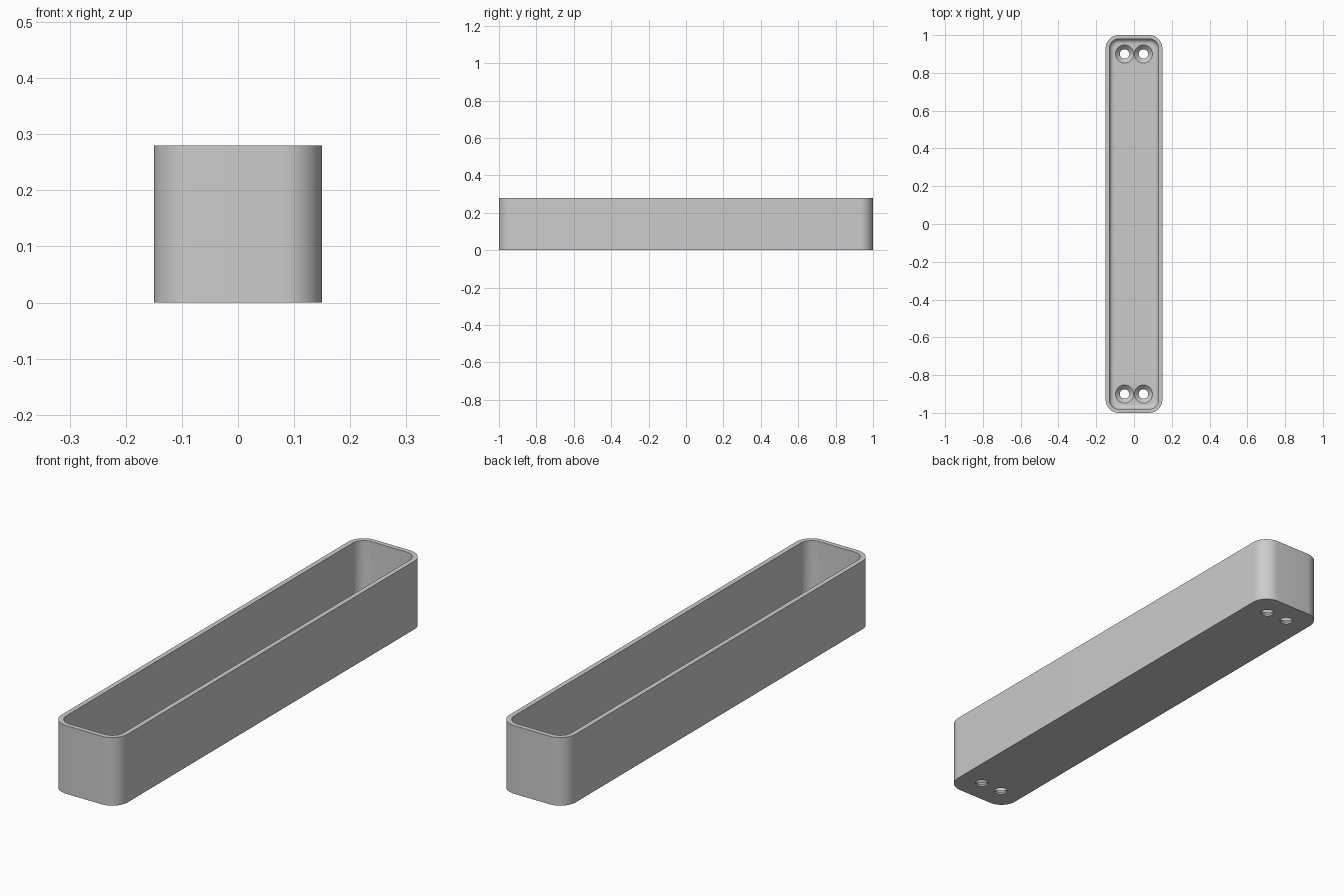
import bpy, bmesh, math

old = bpy.data.objects.get("Cube")
if old:
    bpy.data.objects.remove(old, do_unlink=True)

HALF_X, HALF_Y, HEIGHT = 0.15, 1.0, 0.28
CORNER, WALL, FLOOR, FILLET = 0.07, 0.02, 0.03, 0.025
CORNER_STEPS, FILLET_STEPS = 12, 8

grey = bpy.data.materials.new("plain_grey")
grey.use_nodes = True
colour = (0.6, 0.6, 0.6, 1)
grey.diffuse_color = colour
grey.node_tree.nodes["Principled BSDF"].inputs["Base Color"].default_value = colour


def make_object(name, bm):
    bmesh.ops.recalc_face_normals(bm, faces=bm.faces)
    mesh = bpy.data.meshes.new(name)
    bm.to_mesh(mesh)
    bm.free()
    mesh.materials.append(grey)
    obj = bpy.data.objects.new(name, mesh)
    bpy.context.collection.objects.link(obj)
    return obj


def loft(bm, rings):
    """Join closed rings of points and cap both ends."""
    loops = [[bm.verts.new(p) for p in ring] for ring in rings]
    n = len(loops[0])
    for a, b in zip(loops, loops[1:]):
        for i in range(n):
            j = (i + 1) % n
            bm.faces.new((a[i], a[j], b[j], b[i]))
    bm.faces.new(loops[0])
    bm.faces.new(loops[-1])


def rounded_ring(inset, z):
    """Rounded rectangle, offset inwards from the outer wall."""
    r = CORNER - inset
    points = []
    for quarter, (sx, sy) in enumerate([(1, 1), (-1, 1), (-1, -1), (1, -1)]):
        for k in range(CORNER_STEPS + 1):
            a = math.pi / 2 * (quarter + k / CORNER_STEPS)
            points.append((sx * (HALF_X - CORNER) + r * math.cos(a),
                           sy * (HALF_Y - CORNER) + r * math.sin(a), z))
    return points


def circle(x, y, r, z, n=48):
    return [(x + r * math.cos(math.tau * i / n), y + r * math.sin(math.tau * i / n), z)
            for i in range(n)]


# Tray: outer wall, flat rim, inner wall, filleted floor
rings = [rounded_ring(0, 0), rounded_ring(0, HEIGHT), rounded_ring(WALL, HEIGHT)]
for k in range(FILLET_STEPS + 1):
    a = math.pi / 2 * k / FILLET_STEPS
    rings.append(rounded_ring(WALL + FILLET * (1 - math.cos(a)),
                              FLOOR + FILLET * (1 - math.sin(a))))
bm = bmesh.new()
loft(bm, rings)
tray = make_object("tray", bm)

# Countersunk screw holes, a pair at each end
bm = bmesh.new()
for x in (-0.05, 0.05):
    for y in (-0.9, 0.9):
        profile = [(0.025, -0.02), (0.025, FLOOR - 0.023),
                   (0.048, FLOOR), (0.048, FLOOR + 0.02)]
        loft(bm, [circle(x, y, r, z) for r, z in profile])
cutter = make_object("screw_hole_cutter", bm)
cutter.hide_render = True

cut = tray.modifiers.new("screw_holes", "BOOLEAN")
cut.operation = "DIFFERENCE"
cut.solver = "EXACT"
cut.object = cutter
bpy.ops.object.select_all(action="DESELECT")
bpy.context.view_layer.objects.active = tray
tray.select_set(True)
bpy.ops.object.modifier_apply(modifier=cut.name)
bpy.data.objects.remove(cutter, do_unlink=True)
bpy.ops.object.shade_smooth_by_angle(angle=math.radians(30))
